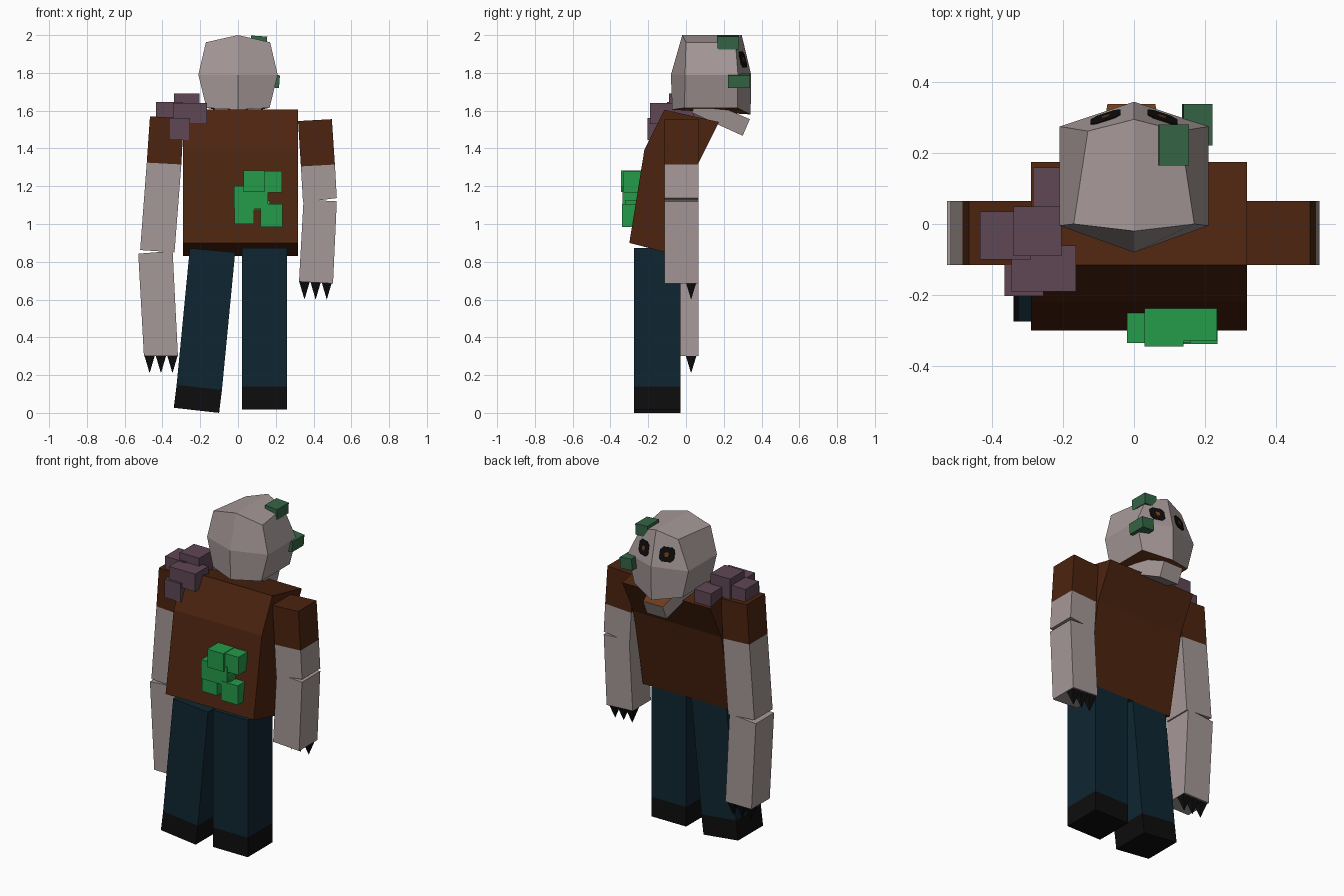
import bpy
import bmesh
import math


def material(name, rgb):
    m = bpy.data.materials.new(name)
    lin = [((c / 255 + 0.055) / 1.055) ** 2.4 if c > 10 else c / 255 / 12.92 for c in rgb]
    m.diffuse_color = (*lin, 1)
    return m


SKIN = material("pale_grey_skin", (165, 152, 151))
SHIRT = material("brown_shirt", (77, 36, 15))
TROUSERS = material("navy_trousers", (15, 38, 50))
BLACK = material("black", (13, 13, 13))
GREEN = material("bright_green", (37, 155, 74))
MOSS = material("dark_green", (53, 101, 70))
PURPLE = material("dull_purple", (95, 71, 85))
MOUTH = material("rust_brown", (112, 60, 28))


def build(name, verts, faces, mats):
    bm = bmesh.new()
    vs = [bm.verts.new(v) for v in verts]
    for f in faces:
        bm.faces.new([vs[i] for i in f])
    bmesh.ops.recalc_face_normals(bm, faces=bm.faces)
    me = bpy.data.meshes.new(name)
    bm.to_mesh(me)
    bm.free()
    for m in mats:
        me.materials.append(m)
    ob = bpy.data.objects.new(name, me)
    bpy.context.collection.objects.link(ob)
    return ob


def prism(name, rings, mat):
    """Solid between two matching outlines."""
    a, b = rings
    n = len(a)
    faces = [(i, (i + 1) % n, n + (i + 1) % n, n + i) for i in range(n)]
    faces += [tuple(range(n)), tuple(range(n, 2 * n))]
    return build(name, list(a) + list(b), faces, [mat])


def slab(name, xz, y0, y1, mat):
    """Front outline pushed through in depth."""
    return prism(name, [[(x, y, z) for x, z in xz] for y in (y0, y1)], mat)


def box(name, x0, x1, y0, y1, z0, z1, mat):
    return slab(name, [(x0, z0), (x1, z0), (x1, z1), (x0, z1)], y0, y1, mat)


# Torso: hunched side profile across the body
torso = [(-0.115, 1.605), (0.175, 1.54), (0.065, 1.32),
         (-0.03, 0.83), (-0.30, 0.90), (-0.22, 1.395)]
prism("torso", [[(x, y, z) for y, z in torso] for x in (-0.29, 0.318)], SHIRT)

# Legs and shoes, one leg swung outward
LY = (-0.275, -0.03)
box("right_leg", 0.02, 0.26, *LY, 0.14, 0.873, TROUSERS)
box("right_shoe", 0.02, 0.26, *LY, 0.018, 0.14, BLACK)
slab("left_leg", [(-0.255, 0.872), (-0.015, 0.85), (-0.085, 0.122), (-0.325, 0.148)], *LY, TROUSERS)
slab("left_shoe", [(-0.325, 0.148), (-0.085, 0.122), (-0.10, 0.0), (-0.34, 0.027)], *LY, BLACK)

# Arms: sleeve, upper arm, forearm
AY = (-0.115, 0.065)
slab("left_sleeve", [(-0.466, 1.57), (-0.287, 1.56), (-0.30, 1.315), (-0.483, 1.325)], *AY, SHIRT)
slab("left_upper_arm", [(-0.483, 1.325), (-0.30, 1.315), (-0.336, 0.85), (-0.518, 0.862)], *AY, SKIN)
slab("left_forearm", [(-0.528, 0.843), (-0.346, 0.857), (-0.318, 0.30), (-0.498, 0.30)], *AY, SKIN)
slab("right_sleeve", [(0.318, 1.545), (0.497, 1.555), (0.513, 1.315), (0.333, 1.305)], *AY, SHIRT)
slab("right_upper_arm", [(0.333, 1.305), (0.513, 1.315), (0.523, 1.137), (0.344, 1.115)], *AY, SKIN)
slab("right_forearm", [(0.347, 1.13), (0.523, 1.12), (0.503, 0.685), (0.323, 0.695)], *AY, SKIN)

# Claws: small four-sided spikes
for side, xs, top in (("left", (-0.468, -0.408, -0.347), 0.305),
                      ("right", (0.352, 0.411, 0.47), 0.695)):
    for i, x in enumerate(xs):
        base = [(x - 0.028, -0.002, top), (x + 0.028, -0.002, top),
                (x + 0.028, 0.056, top), (x - 0.028, 0.056, top)]
        build(f"{side}_claw_{i + 1}", base + [(x, 0.027, top - 0.095)],
              [(0, 1, 2, 3), (0, 1, 4), (1, 2, 4), (2, 3, 4), (3, 0, 4)], [BLACK])


# Head: three six-sided rings, ridged crown and underside
def ring(wb, wf, yb, ys, yf, ym, zs, zb, zm):
    return [(0, yb, zb), (wb, ys, zs), (wf, yf, zs), (0, ym, zm), (-wf, yf, zs), (-wb, ys, zs)]


verts = (ring(0.167, 0.167, -0.073, -0.008, 0.272, 0.342, 1.615, 1.605, 1.58)
         + ring(0.21, 0.21, -0.08, -0.005, 0.275, 0.345, 1.79, 1.79, 1.79)
         + ring(0.17, 0.13, -0.02, 0.0, 0.262, 0.295, 1.962, 2.0, 2.0))
faces = [(6 * r + i, 6 * r + (i + 1) % 6, 6 * r + 6 + (i + 1) % 6, 6 * r + 6 + i)
         for r in (0, 1) for i in range(6)]
faces += [(12, 13, 14, 15), (12, 15, 16, 17), (0, 1, 2, 3), (0, 3, 4, 5)]
head = build("head", verts, faces, [SKIN, MOUTH])
for p in head.data.polygons:
    p.material_index = int(p.normal.z < -0.8)

# Hanging jaw with a rust-coloured inside
jaw = prism("jaw", [[(-0.125, 0.03, 1.59), (0.125, 0.03, 1.59), (0.12, 0.068, 1.67), (-0.12, 0.068, 1.67)],
                    [(-0.075, 0.30, 1.467), (0.06, 0.30, 1.467), (0.06, 0.338, 1.555), (-0.075, 0.338, 1.555)]], SKIN)
jaw.data.materials.append(MOUTH)
for p in jaw.data.polygons:
    p.material_index = int(p.normal.z > 0.6)


# Eyes and pupils: thin plates lying on the slanted face
def face_plate(name, cx, cz, w, h, lift, mat):
    pts = [(cx + sx * w, cz + sz * h) for sx, sz in
           ((1, .6), (.6, 1), (-.6, 1), (-1, .6), (-1, -.6), (-.6, -1), (.6, -1), (1, -.6))]
    prism(name, [[(x, 0.345 - 0.333 * abs(x) - 0.238 * (z - 1.79) + d, z) for x, z in pts]
                 for d in (-0.003, lift)], mat)


for side, s in (("left", -1), ("right", 1)):
    face_plate(f"{side}_eye", s * 0.08, 1.87, 0.042, 0.042, 0.004, BLACK)
    face_plate(f"{side}_pupil", s * 0.08, 1.87, 0.012, 0.013, 0.006, MOUTH)

# Moss lumps on the head
slab("crown_lump", [(0.067, 1.925), (0.152, 1.925), (0.155, 1.992), (0.07, 1.998)], 0.165, 0.28, MOSS)
slab("cheek_lump", [(0.135, 1.725), (0.217, 1.72), (0.222, 1.787), (0.14, 1.797)], 0.222, 0.338, MOSS)

# Purple growths on the shoulder
for i, b in enumerate(((-0.435, -0.29, -0.10, 0.035, 1.53, 1.645),
                       (-0.34, -0.205, -0.09, 0.05, 1.56, 1.69),
                       (-0.285, -0.17, 0.04, 0.16, 1.51, 1.625),
                       (-0.345, -0.163, -0.19, -0.06, 1.53, 1.64),
                       (-0.365, -0.255, -0.203, -0.09, 1.445, 1.56))):
    box(f"shoulder_growth_{i + 1}", *b, PURPLE)

# Green growths on the back
for i, b in enumerate(((0.03, 0.14, -0.345, -0.23, 1.17, 1.283),
                       (0.135, 0.234, -0.33, -0.22, 1.168, 1.28),
                       (-0.02, 0.16, -0.335, -0.24, 1.082, 1.20),
                       (-0.018, 0.086, -0.328, -0.25, 1.0, 1.09),
                       (0.08, 0.17, -0.322, -0.25, 1.075, 1.125),
                       (0.12, 0.235, -0.338, -0.25, 0.985, 1.105))):
    box(f"back_growth_{i + 1}", *b, GREEN)
